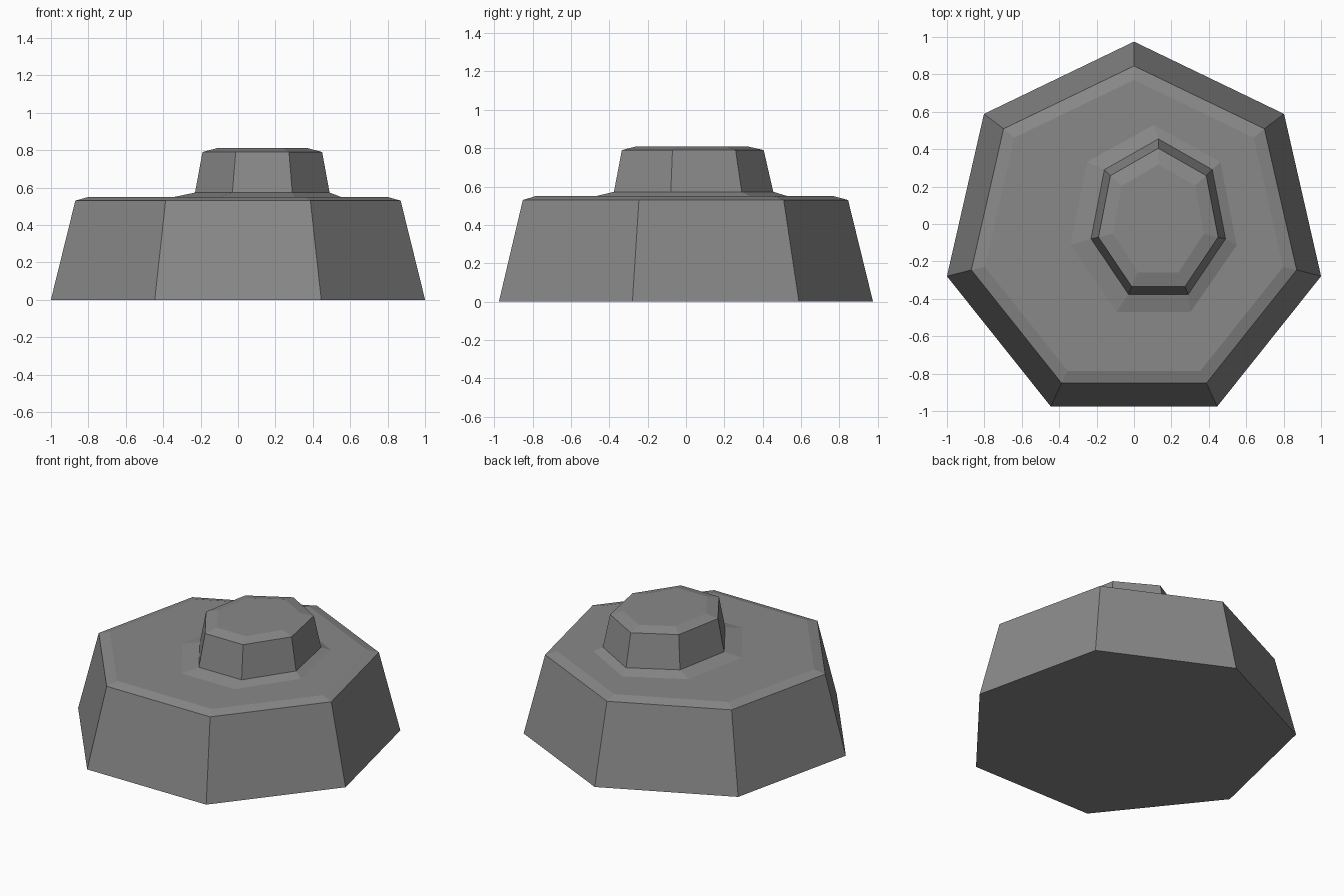
import bpy, bmesh, math

if "Cube" in bpy.data.objects:
    bpy.data.objects.remove(bpy.data.objects["Cube"])

grey = bpy.data.materials.new("stone grey")
grey.diffuse_color = (0.25, 0.25, 0.25, 1)
grey.use_nodes = True
grey.node_tree.nodes["Principled BSDF"].inputs["Base Color"].default_value = grey.diffuse_color

SIDES = 7
# (centre x, centre y, radius x, radius y, height) from bottom to top
RINGS = [
    (0.0, -0.051, 1.026, 1.026, 0.0),     # foot
    (0.0, -0.047, 0.892, 0.892, 0.53),    # shoulder
    (0.0, -0.048, 0.818, 0.818, 0.55),    # bevelled rim
    (0.105, 0.004, 0.456, 0.526, 0.55),   # flare around the knob
    (0.13, 0.018, 0.369, 0.437, 0.573),   # knob base
    (0.13, 0.016, 0.328, 0.389, 0.79),    # knob shoulder
    (0.13, 0.015, 0.25, 0.303, 0.81),     # knob top
]


def ring(bm, cx, cy, rx, ry, z):
    step = 2 * math.pi / SIDES
    return [bm.verts.new((cx - rx * math.sin(i * step),
                          cy + ry * math.cos(i * step), z))
            for i in range(SIDES)]


# Stacked seven-sided rock: rings bridged from the foot to the knob
bm = bmesh.new()
loops = [ring(bm, *r) for r in RINGS]
bm.faces.new(loops[0][::-1])
for a, b in zip(loops, loops[1:]):
    for i in range(SIDES):
        j = (i + 1) % SIDES
        bm.faces.new((a[i], a[j], b[j], b[i]))
bm.faces.new(loops[-1])
bmesh.ops.recalc_face_normals(bm, faces=bm.faces[:])

mesh = bpy.data.meshes.new("stepped_rock")
bm.to_mesh(mesh)
bm.free()
mesh.materials.append(grey)
rock = bpy.data.objects.new("stepped_rock", mesh)
bpy.context.collection.objects.link(rock)
